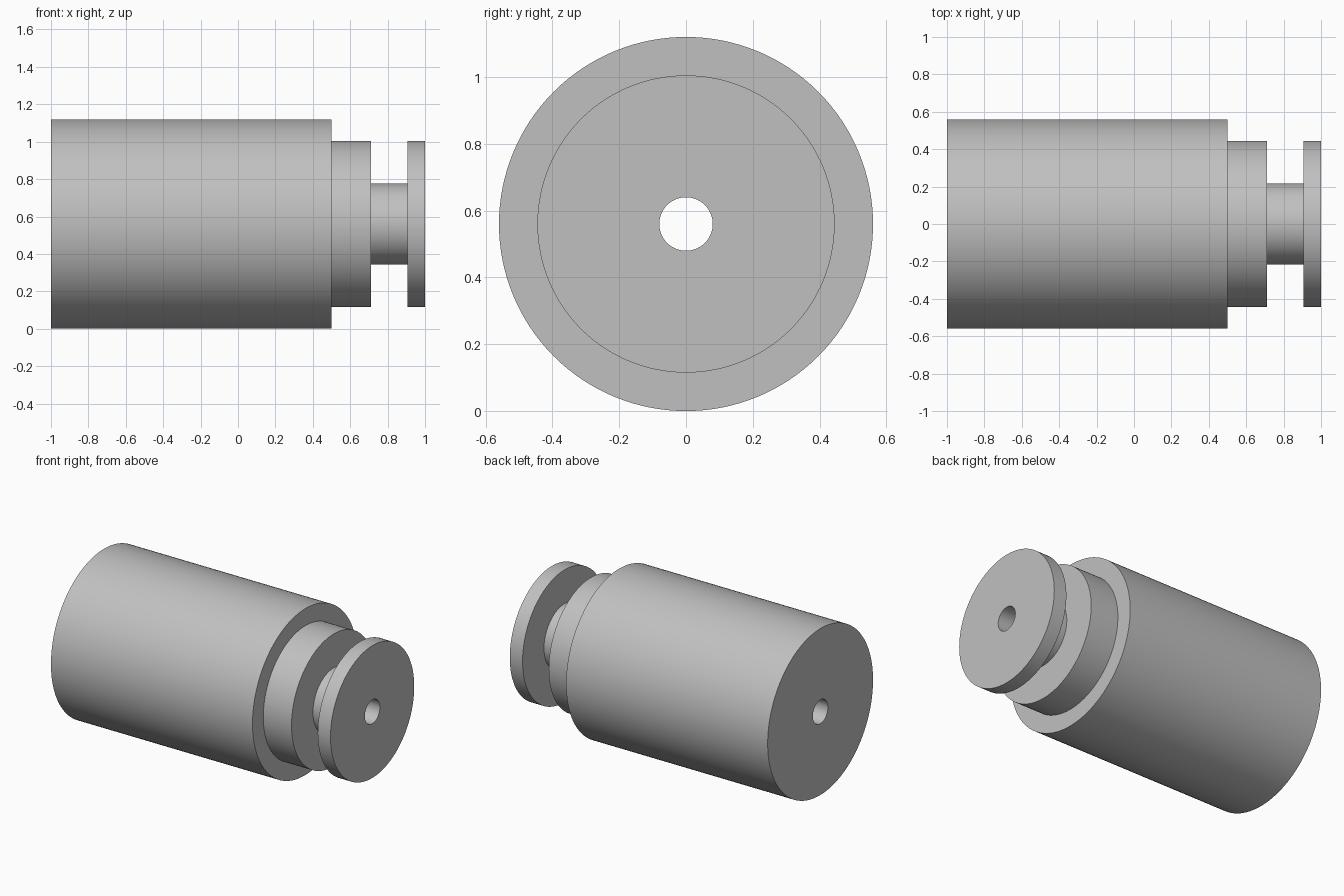
import bpy
import bmesh
from math import pi, radians
from mathutils import Matrix, Vector

cube = bpy.data.objects.get("Cube")
if cube:
    bpy.data.objects.remove(cube, do_unlink=True)

SEGMENTS = 128
AXIS_HEIGHT = 0.56
BORE = 0.08

grey = bpy.data.materials.new("light_grey")
grey.use_nodes = True
colour = (0.53, 0.53, 0.53, 1)
grey.diffuse_color = colour
grey.node_tree.nodes["Principled BSDF"].inputs["Base Color"].default_value = colour

# Closed outline of the shaft: (x, radius), from the bore outwards and back
profile = [
    (-1, BORE), (-1, 0.56), (0.5, 0.56),    # main barrel
    (0.5, 0.445), (0.71, 0.445),            # shoulder
    (0.71, 0.217), (0.905, 0.217),          # neck
    (0.905, 0.445), (1, 0.445), (1, BORE),  # end flange
]

# Revolve the outline about the x axis
bm = bmesh.new()
verts = [bm.verts.new((x, 0, r)) for x, r in profile]
edges = [bm.edges.new((a, b)) for a, b in zip(verts, verts[1:] + verts[:1])]
bmesh.ops.spin(bm, geom=verts + edges, cent=(0, 0, 0), axis=(1, 0, 0),
               angle=2 * pi, steps=SEGMENTS, use_merge=True)
bmesh.ops.remove_doubles(bm, verts=bm.verts, dist=0.0001)
bmesh.ops.recalc_face_normals(bm, faces=bm.faces)
bmesh.ops.transform(bm, matrix=Matrix.Translation(Vector((0, 0, AXIS_HEIGHT))), verts=bm.verts)

mesh = bpy.data.meshes.new("stepped_roller")
bm.to_mesh(mesh)
bm.free()
mesh.materials.append(grey)
roller = bpy.data.objects.new("stepped_roller", mesh)
bpy.context.collection.objects.link(roller)

# Smooth round walls, sharp rims
bpy.ops.object.select_all(action="DESELECT")
roller.select_set(True)
bpy.context.view_layer.objects.active = roller
bpy.ops.object.shade_smooth_by_angle(angle=radians(30))
